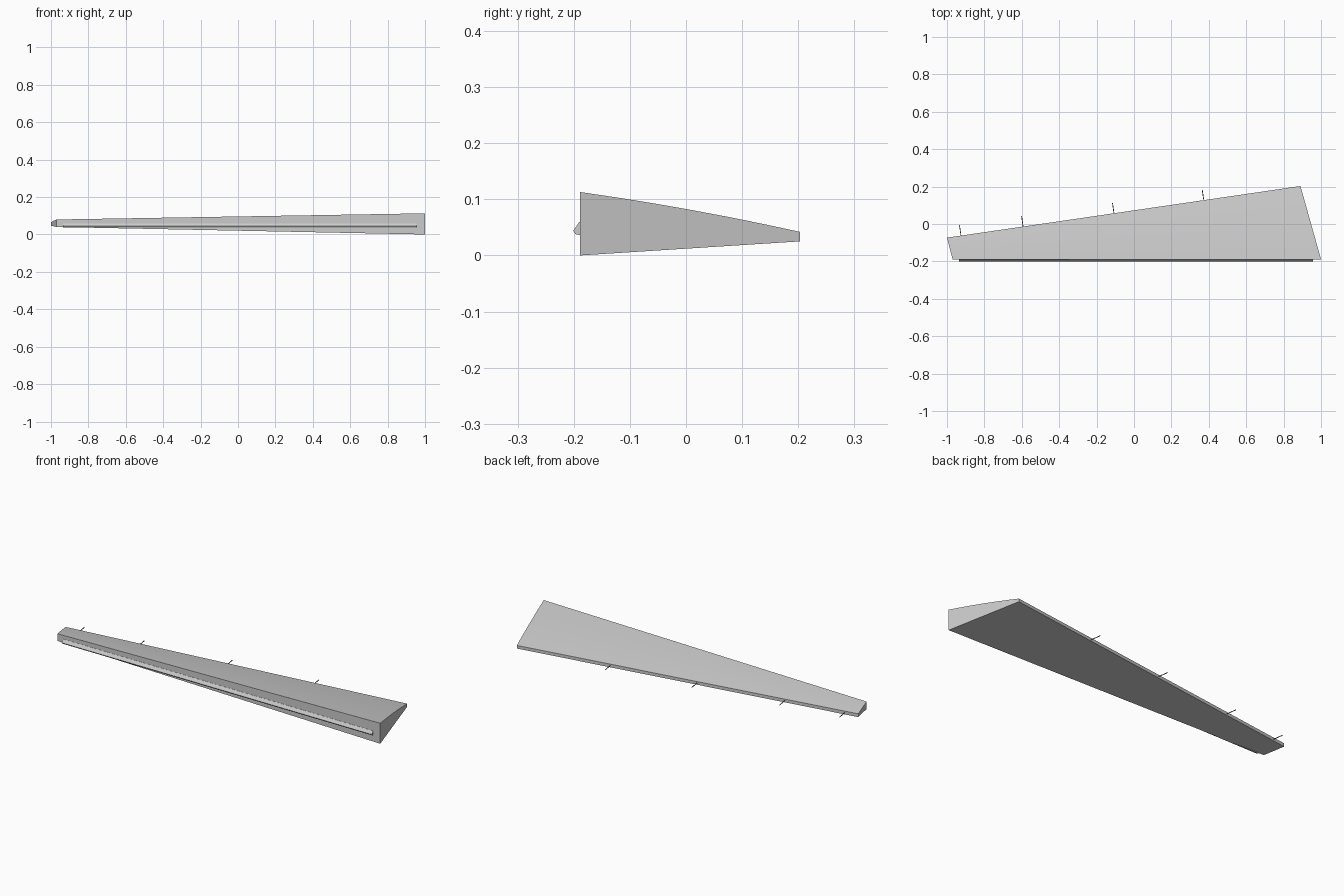
import bpy
import bmesh
from mathutils import Vector

cube = bpy.data.objects.get("Cube")
if cube:
    bpy.data.objects.remove(cube, do_unlink=True)


def material(name, rgb):
    m = bpy.data.materials.new(name)
    m.use_nodes = True
    m.diffuse_color = (*rgb, 1)
    m.node_tree.nodes["Principled BSDF"].inputs["Base Color"].default_value = (*rgb, 1)
    return m


light_grey = material("light grey", (0.6, 0.6, 0.6))
dark_grey = material("dark grey", (0.12, 0.12, 0.12))


def loft(name, sections, mat):
    """Skin matching closed sections and cap both ends."""
    bm = bmesh.new()
    rings = [[bm.verts.new(p) for p in s] for s in sections]
    n = len(rings[0])
    for a, b in zip(rings, rings[1:]):
        for i in range(n):
            j = (i + 1) % n
            bm.faces.new((a[i], a[j], b[j], b[i]))
    bm.faces.new(rings[0])
    bm.faces.new(rings[-1])
    bmesh.ops.recalc_face_normals(bm, faces=bm.faces)
    mesh = bpy.data.meshes.new(name)
    bm.to_mesh(mesh)
    bm.free()
    obj = bpy.data.objects.new(name, mesh)
    bpy.context.collection.objects.link(obj)
    mesh.materials.append(mat)
    return obj


def chord(front, back, front_z, back_z, bulge):
    """Wedge section: slightly bowed top, flat bottom."""
    front, back = Vector(front), Vector(back)
    steps = 6
    top = []
    for i in range(steps + 1):
        t = i / steps
        p = front.lerp(back, t)
        z = front_z[1] + (back_z[1] - front_z[1]) * t + 4 * bulge * t * (1 - t)
        top.append((p.x, p.y, z))
    return top + [(back.x, back.y, back_z[0]), (front.x, front.y, front_z[0])]


# Tapered wedge panel
tip_back, root_back = Vector((-1, -0.073, 0.056)), Vector((0.89, 0.203, 0.034))
panel = loft("wedge_panel", [
    chord((-0.97, -0.189), tip_back.xy, (0.04, 0.08), (0.047, 0.065), 0.001),
    chord((1, -0.189), root_back.xy, (0, 0.113), (0.025, 0.042), 0.004),
], light_grey)
bpy.context.view_layer.objects.active = panel
panel.select_set(True)
bpy.ops.object.shade_smooth_by_angle()

# Raised seal strip along the front
profile = [(-0.187, 0.06), (-0.19, 0.06), (-0.201, 0.044), (-0.197, 0.038), (-0.187, 0.036)]
loft("front_seal_strip", [[(x, y, z) for y, z in profile] for x in (-0.935, 0.957)], light_grey)

# Thin rods standing out square from the back edge
edge = root_back - tip_back
out = Vector((-edge.y, edge.x, 0)).normalized()
for number, x in enumerate((-0.925, -0.593, -0.107, 0.373), 1):
    base = tip_back + edge * ((x - tip_back.x) / edge.x)
    centre = base + out * 0.024
    bpy.ops.mesh.primitive_cylinder_add(
        vertices=8, radius=0.002, depth=0.064, location=centre,
        rotation=out.to_track_quat('Z', 'Y').to_euler())
    rod = bpy.context.object
    rod.name = f"back_rod_{number}"
    rod.data.materials.append(dark_grey)
